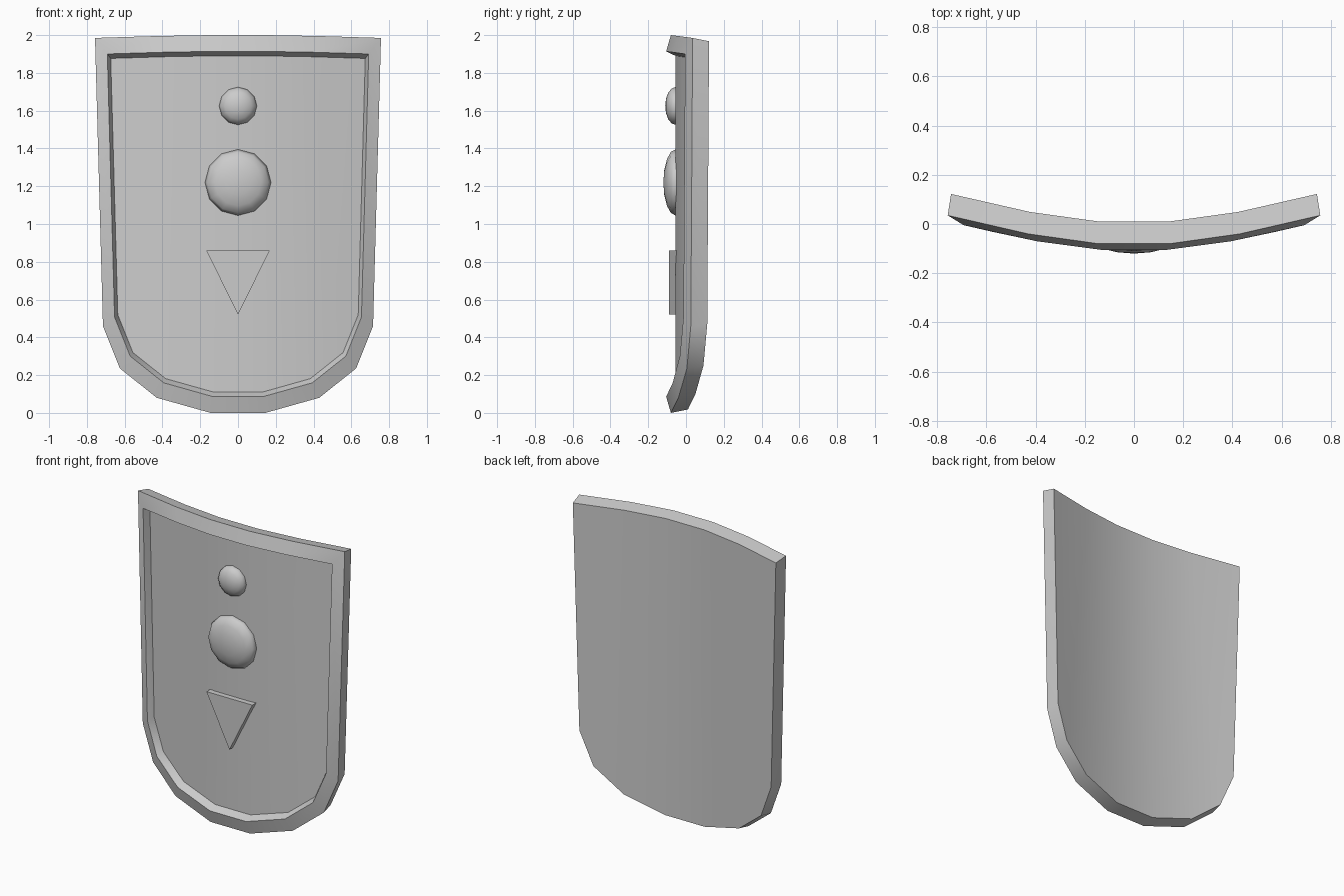
import bpy
import bmesh
from math import pi, radians
from mathutils import Matrix, Vector

cube = bpy.data.objects.get("Cube")
if cube:
    bpy.data.objects.remove(cube, do_unlink=True)

# One plain grey for every part
grey = bpy.data.materials.new("plain_grey")
grey.use_nodes = True
colour = (0.6, 0.6, 0.6, 1)
grey.diffuse_color = colour
grey.node_tree.nodes["Principled BSDF"].inputs["Base Color"].default_value = colour


def finish(name, bm, angle=None):
    """Turn a bmesh into a grey object, smooth or smooth below an angle."""
    bmesh.ops.recalc_face_normals(bm, faces=bm.faces)
    mesh = bpy.data.meshes.new(name)
    bm.to_mesh(mesh)
    bm.free()
    mesh.materials.append(grey)
    obj = bpy.data.objects.new(name, mesh)
    bpy.context.collection.objects.link(obj)
    bpy.ops.object.select_all(action='DESELECT')
    obj.select_set(True)
    bpy.context.view_layer.objects.active = obj
    if angle is None:
        bpy.ops.object.shade_smooth()
    else:
        bpy.ops.object.shade_smooth_by_angle(angle=radians(angle))
    return obj


def bend(x):
    """Backward sweep of the plate in five flat strips."""
    x = abs(x)
    return 0.14 * max(0, x - 0.145) + 0.09 * max(0, x - 0.43)


# Half outline from the bottom up to the top middle, then mirrored
half = [(0.145, 0), (0.43, 0.08), (0.625, 0.235), (0.715, 0.46),
        (0.757, 1.985), (0.43, 1.995), (0.145, 2)]
outline = half + [(-x, z) for x, z in reversed(half)]


def ring(bm, scale, y):
    return [bm.verts.new((x * scale, y + bend(x * scale), 1 + (z - 1) * scale))
            for x, z in outline]


def cap(bm, r):
    """Close a ring with vertical strips."""
    for strip in [(0, 6, 7, 13), (0, 1, 5, 6), (1, 2, 3, 4, 5),
                  (13, 7, 8, 12), (12, 8, 9, 10, 11)]:
        bm.faces.new([r[i] for i in strip])


# Shield body: back, outer edge, sloping rim, inner wall and recessed panel
bm = bmesh.new()
rings = [ring(bm, scale, y) for scale, y in
         [(0.982, 0.01), (1, -0.08), (0.914, -0.105), (0.89, -0.055)]]
for a, b in zip(rings, rings[1:]):
    for i in range(len(a)):
        j = (i + 1) % len(a)
        bm.faces.new((a[i], a[j], b[j], b[i]))
cap(bm, rings[0])
cap(bm, rings[-1])
finish("shield_body", bm, 35)


# Flattened round bosses, poles facing forward
def boss(name, z, radius, depth):
    bm = bmesh.new()
    bmesh.ops.create_uvsphere(bm, u_segments=12, v_segments=8, radius=1)
    bmesh.ops.rotate(bm, verts=bm.verts, matrix=Matrix.Rotation(pi / 2, 3, 'X'))
    bmesh.ops.scale(bm, verts=bm.verts, vec=(radius, depth, radius))
    bmesh.ops.translate(bm, verts=bm.verts, vec=(0, -0.055, z))
    finish(name, bm)


boss("small_boss", 1.625, 0.1, 0.055)
boss("large_boss", 1.22, 0.175, 0.065)

# Raised triangle pointing down
bm = bmesh.new()
corners = [bm.verts.new((x, -0.09, z))
           for x, z in [(-0.168, 0.86), (0.168, 0.86), (0, 0.52)]]
face = bm.faces.new(corners)
new = bmesh.ops.extrude_face_region(bm, geom=[face], use_keep_orig=True)
moved = [v for v in new["geom"] if isinstance(v, bmesh.types.BMVert)]
bmesh.ops.translate(bm, verts=moved, vec=Vector((0, 0.06, 0)))
finish("triangle_plate", bm, 30)
